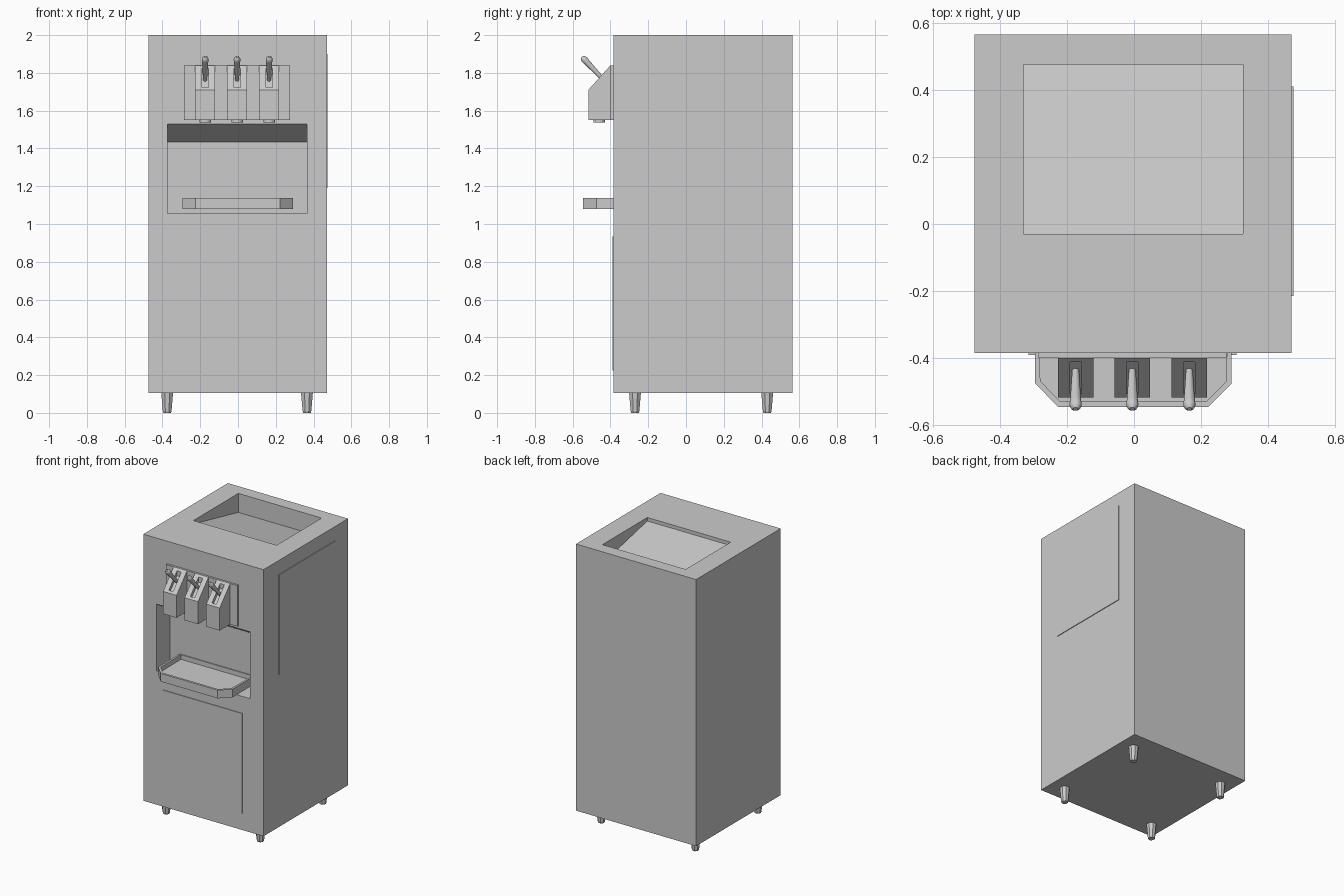
import bpy, bmesh, math
from mathutils import Matrix, Vector

if "Cube" in bpy.data.objects:
    bpy.data.objects.remove(bpy.data.objects["Cube"])


def finish(name, bm):
    bmesh.ops.recalc_face_normals(bm, faces=bm.faces)
    me = bpy.data.meshes.new(name)
    bm.to_mesh(me)
    bm.free()
    ob = bpy.data.objects.new(name, me)
    bpy.context.collection.objects.link(ob)
    return ob


def prism_bm(pts, axis, a, b):
    """Extrude a 2D outline along x (pts are y,z) or z (pts are x,y)."""
    bm = bmesh.new()
    place = (lambda p, t: (t, p[0], p[1])) if axis == 'x' else (lambda p, t: (p[0], p[1], t))
    lo = [bm.verts.new(place(p, a)) for p in pts]
    hi = [bm.verts.new(place(p, b)) for p in pts]
    bm.faces.new(lo)
    top = bm.faces.new(hi)
    n = len(pts)
    for i in range(n):
        j = (i + 1) % n
        bm.faces.new((lo[i], lo[j], hi[j], hi[i]))
    bmesh.ops.recalc_face_normals(bm, faces=bm.faces)
    return bm, top


def prism(name, pts, axis, a, b):
    return finish(name, prism_bm(pts, axis, a, b)[0])


def box(name, x0, x1, y0, y1, z0, z1):
    return prism(name, [(x0, y0), (x1, y0), (x1, y1), (x0, y1)], 'z', z0, z1)


def lathe(name, profile, n, origin, direction=(0, 0, 1), smooth=False):
    """Revolve (radius, distance) pairs around a direction, with capped ends."""
    bm = bmesh.new()
    rings = [[bm.verts.new((r * math.cos(math.tau * (i + .5) / n),
                            r * math.sin(math.tau * (i + .5) / n), d))
              for i in range(n)] for r, d in profile]
    for r0, r1 in zip(rings, rings[1:]):
        for i in range(n):
            j = (i + 1) % n
            bm.faces.new((r0[i], r0[j], r1[j], r1[i])).smooth = smooth
    bm.faces.new(rings[0])
    bm.faces.new(rings[-1])
    rot = Vector(direction).to_track_quat('Z', 'Y').to_matrix().to_4x4()
    bm.transform(Matrix.Translation(origin) @ rot)
    return finish(name, bm)


def cut(ob, cutter):
    cutter.hide_render = True
    mod = ob.modifiers.new("cut", 'BOOLEAN')
    mod.operation = 'DIFFERENCE'
    mod.solver = 'EXACT'
    mod.object = cutter
    bpy.context.view_layer.objects.active = ob
    bpy.ops.object.modifier_apply(modifier=mod.name)
    bpy.data.objects.remove(cutter)


# Cabinet with sloping top hopper and serving recess with slanted ceiling
cabinet = box("cabinet", -0.475, 0.47, -0.385, 0.565, 0.105, 2.0)
cut(cabinet, prism("hopper_cutter",
                   [(-0.03, 1.975), (0.475, 1.865), (0.475, 2.1), (-0.03, 2.1)],
                   'x', -0.33, 0.325))
cut(cabinet, prism("recess_cutter",
                   [(-0.45, 1.055), (-0.23, 1.055), (-0.23, 1.435),
                    (-0.385, 1.53), (-0.45, 1.53)], 'x', -0.372, 0.365))

# Thin access panels
box("side_panel", 0.465, 0.475, -0.215, 0.41, 1.19, 1.9)
box("front_door", -0.315, 0.305, -0.39, -0.38, 0.225, 0.935)

# Dispenser plate
box("dispenser_plate", -0.285, 0.275, -0.4, -0.38, 1.55, 1.84)

# Dispenser heads with lever slot, nozzle and handle
for i, x in enumerate((-0.174, -0.005, 0.165)):
    head = prism(f"dispenser_head_{i}",
                 [(-0.395, 1.55), (-0.517, 1.55), (-0.517, 1.71), (-0.4, 1.84), (-0.395, 1.84)],
                 'x', x - 0.053, x + 0.053)
    cut(head, prism("slot_cutter",
                    [(-0.505, 1.69), (-0.412, 1.79), (-0.412, 1.9), (-0.505, 1.9)],
                    'x', x - 0.017, x + 0.017))
    lathe(f"nozzle_{i}", [(0.031, 0), (0.031, 0.02)], 16, (x, -0.46, 1.537))
    lathe(f"lever_{i}", [(0.010, 0), (0.017, 0.145), (0.0185, 0.158), (0.015, 0.17),
                         (0.007, 0.178)], 12, (x, -0.43, 1.755), (0, -0.11, 0.118), True)

# Drip tray with chamfered front corners and sunken floor
bm, top = prism_bm([(-0.295, -0.225), (-0.295, -0.475), (-0.226, -0.545),
                    (0.222, -0.545), (0.291, -0.475), (0.291, -0.225)], 'z', 1.08, 1.138)
bmesh.ops.inset_region(bm, faces=[top], thickness=0.017)
ext = bmesh.ops.extrude_face_region(bm, geom=[top])
bmesh.ops.delete(bm, geom=[top], context='FACES_ONLY')
bmesh.ops.translate(bm, vec=(0, 0, -0.033),
                    verts=[v for v in ext['geom'] if isinstance(v, bmesh.types.BMVert)])
finish("drip_tray", bm)

# Tapered legs
for i, (x, y) in enumerate((x, y) for x in (-0.375, 0.365) for y in (-0.27, 0.43)):
    lathe(f"leg_{i}", [(0.022, 0), (0.025, 0.01), (0.034, 0.108)], 8, (x, y, 0))
